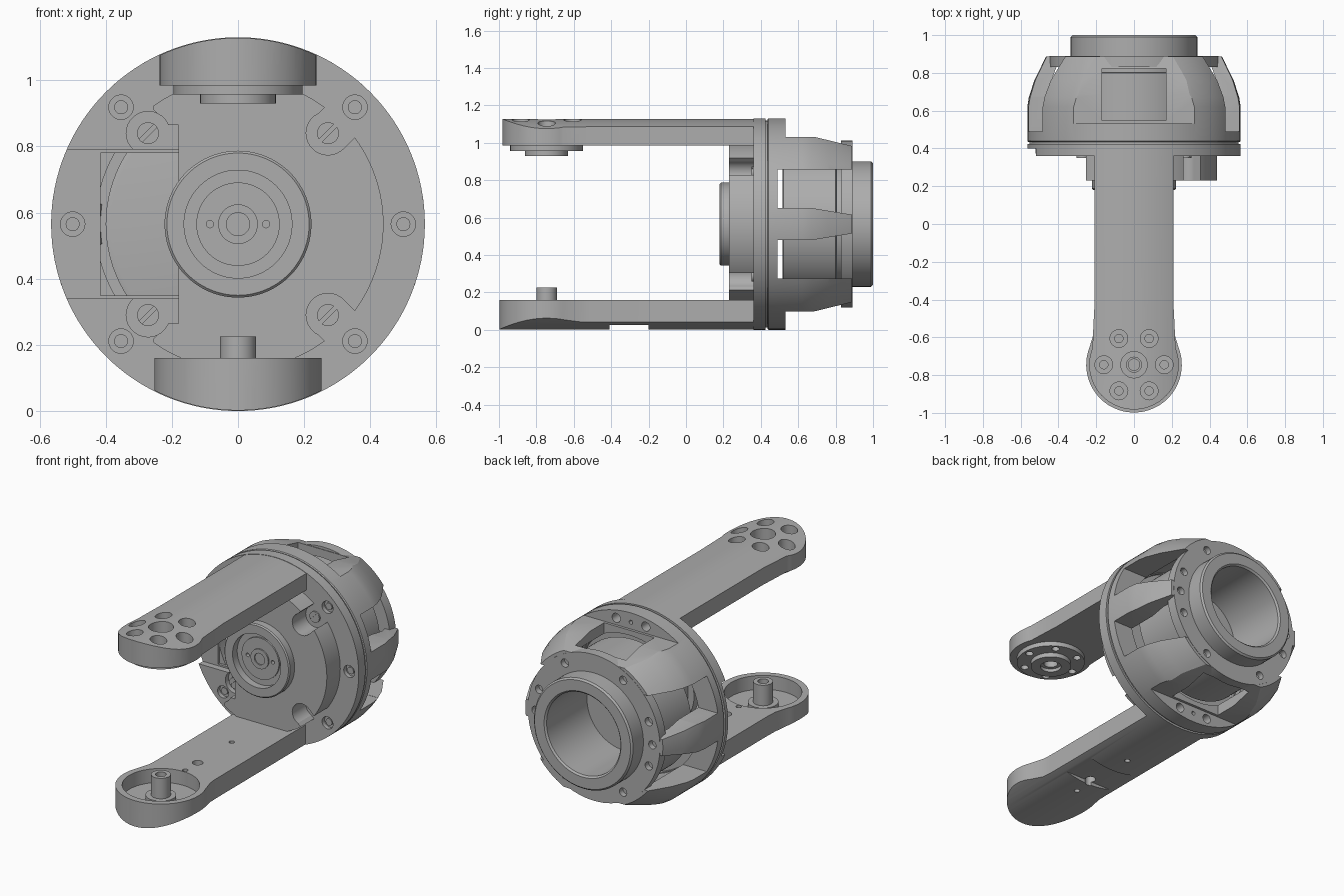
import bpy, bmesh, math
from mathutils import Vector, Matrix

if "Cube" in bpy.data.objects:
    bpy.data.objects.remove(bpy.data.objects["Cube"])

ZC = 0.565          # height of the joint axis
R = 0.565           # outer radius of the joint
TIP = -0.745        # centre of the arm ends along y

metal = bpy.data.materials.new("machined_grey")
metal.use_nodes = True
metal.diffuse_color = (0.42, 0.42, 0.42, 1)
metal.node_tree.nodes["Principled BSDF"].inputs["Base Color"].default_value = (0.42, 0.42, 0.42, 1)
parts = []


def finish(name, bm, keep=True):
    bmesh.ops.remove_doubles(bm, verts=bm.verts, dist=1e-5)
    bmesh.ops.recalc_face_normals(bm, faces=bm.faces)
    me = bpy.data.meshes.new(name)
    bm.to_mesh(me)
    bm.free()
    me.materials.append(metal)
    ob = bpy.data.objects.new(name, me)
    bpy.context.collection.objects.link(ob)
    if keep:
        parts.append(ob)
    return ob


def lathe(name, profile, steps=96):
    """Closed (radius, y) profile turned about the joint axis."""
    bm = bmesh.new()
    vs = [bm.verts.new((r, y, ZC)) for r, y in profile]
    face = bm.faces.new(vs)
    bmesh.ops.spin(bm, geom=[face], cent=(0, 0, ZC), axis=(0, 1, 0),
                   angle=math.tau, steps=steps, use_merge=False)
    bmesh.ops.remove_doubles(bm, verts=bm.verts, dist=1e-5)
    inner = [f for f in bm.faces if len(f.verts) == len(profile)
             and all(abs(v.co.z - ZC) < 1e-4 and v.co.x > -1e-4 for v in f.verts)]
    bmesh.ops.delete(bm, geom=inner, context='FACES')
    return finish(name, bm)


def rod(name, axis, r, c, a, b, keep=True, n=40):
    """Cylinder along y (c = x, z) or along z (c = x, y)."""
    bm = bmesh.new()
    bmesh.ops.create_cone(bm, cap_ends=True, segments=n, radius1=r, radius2=r, depth=b - a)
    mid = (a + b) / 2
    if axis == 'Y':
        m = Matrix.Translation((c[0], mid, c[1])) @ Matrix.Rotation(math.pi / 2, 4, 'X')
    else:
        m = Matrix.Translation((c[0], c[1], mid))
    bm.transform(m)
    return finish(name, bm, keep)


def box(name, lo, hi, turn=0):
    """Cutting box from lo to hi, in a frame on the joint axis, turned about it."""
    bm = bmesh.new()
    bmesh.ops.create_cube(bm, size=1)
    lo, hi = Vector(lo), Vector(hi)
    bm.transform(Matrix.Translation((0, 0, ZC)) @ Matrix.Rotation(-turn, 4, 'Y')
                 @ Matrix.Translation((lo + hi) / 2) @ Matrix.Diagonal((*(hi - lo), 1)))
    return finish(name, bm, False)


def wedge(name, ys, xs, zs):
    """Cutting block between two x bounds; zs gives (front, back, outer) bounds along y."""
    bm = bmesh.new()
    bmesh.ops.create_cube(bm, size=2)
    for v in bm.verts:
        far = int(v.co.y > 0)
        v.co = (xs[int(v.co.x > 0)], ys[far], ZC + (zs[2] if v.co.z > 0 else zs[far]))
    return finish(name, bm, False)


def boolean(ob, cutters, op='DIFFERENCE'):
    bpy.context.view_layer.objects.active = ob
    for c in cutters:
        mod = ob.modifiers.new("cut", 'BOOLEAN')
        mod.operation, mod.solver, mod.object = op, 'EXACT', c
        bpy.ops.object.modifier_apply(modifier=mod.name)
        bpy.data.objects.remove(c)


def hole(axis, r, c, a, b):
    return rod("cutter", axis, r, c, a, b, False, 28)


def polar(r, deg):
    t = math.radians(deg)
    return r * math.cos(t), ZC + r * math.sin(t)


def arm(name, half, tip_r, neck, z0, z1):
    """Bar with a round end, trimmed to the joint's outer cylinder."""
    a0 = 0.38
    arc = [a0 - (math.pi + 2 * a0) * i / 48 for i in range(49)]
    side = [(half, 0.37), (half, TIP + neck), (half + 0.004, TIP + neck * 0.75)]
    pts = side + [(tip_r * math.cos(a), TIP + tip_r * math.sin(a)) for a in arc]
    pts += [(-x, y) for x, y in reversed(side)]
    bm = bmesh.new()
    face = bm.faces.new([bm.verts.new((x, y, z0)) for x, y in pts])
    ext = bmesh.ops.extrude_face_region(bm, geom=[face])["geom"]
    bmesh.ops.translate(bm, vec=(0, 0, z1 - z0), verts=[v for v in ext if isinstance(v, bmesh.types.BMVert)])
    ob = finish(name, bm)
    boolean(ob, [rod("trim", 'Y', R - 0.002, (0, ZC), -1.2, 0.6, False, 160)], 'INTERSECT')
    return ob


# Upper arm with bolt circle and bearing pad under its end
upper = arm("upper_arm", 0.21, 0.237, 0.3, 0.985, 1.2)
pad = rod("upper_arm_pad", 'Z', 0.195, (0, TIP), 0.957, 0.99, n=64)
collar = rod("upper_arm_collar", 'Z', 0.115, (0, TIP), 0.93, 0.965)
bolts = [(0.16 * math.cos(k * math.pi / 3), TIP + 0.16 * math.sin(k * math.pi / 3)) for k in range(6)]
boolean(upper, [hole('Z', 0.047, c, 1.04, 1.3) for c in bolts] + [hole('Z', 0.022, c, 0.9, 1.1) for c in bolts]
        + [hole('Z', 0.07, (0, TIP), 1.05, 1.3), hole('Z', 0.04, (0, TIP), 0.9, 1.1)])
boolean(pad, [hole('Z', 0.022, c, 0.9, 1.1) for c in bolts] + [hole('Z', 0.04, (0, TIP), 0.9, 1.1)])
boolean(collar, [hole('Z', 0.06, (0, TIP), 0.9, 0.95), hole('Z', 0.04, (0, TIP), 0.9, 1.1)])

# Lower arm with bearing cup, hollow pin and cable holes
lower = arm("lower_arm", 0.205, 0.253, 0.24, -0.1, 0.16)
boolean(lower, [rod("cup", 'Z', 0.215, (0, TIP), 0.075, 0.3, False, 64),
                hole('Z', 0.016, (0, -0.51), -0.1, 0.3), hole('Z', 0.03, (0, -0.39), -0.1, 0.3),
                hole('Z', 0.016, (0, -0.06), -0.1, 0.3),
                box("relief", (-0.3, -0.41, -0.7), (0.3, -0.2, 0.025 - ZC))])
pin = rod("lower_arm_pin", 'Z', 0.055, (0, TIP), 0.06, 0.225)
boolean(pin, [hole('Z', 0.03, (0, TIP), 0.1, 0.3)])
rod("pin_seat", 'Z', 0.085, (0, TIP), 0.06, 0.1)

# Front plate in two layers, open on one side
screws = [(sx * 0.272, ZC + sz * 0.275) for sx in (-1, 1) for sz in (-1, 1)]
rim_bolts = [polar(0.5, a) for a in (0, 45, 135, 180, 225, 315)]
face = rod("front_plate", 'Y', R, (0, ZC), 0.36, 0.402, n=128)
boolean(face, [box("opening", (-0.7, 0.3, -0.225), (-0.18, 0.5, 0.225))]
        + [hole('Y', 0.066, c, 0.3, 0.39) for c in screws if c[0] < 0]
        + [box("screw_slot", (-0.25, 0.3, z - 0.06), (-0.18, 0.39, z + 0.06)) for z in (-0.24, 0.24)]
        + [hole('Y', 0.037, c, 0.3, 0.385) for c in rim_bolts])
backing = rod("backing_plate", 'Y', R, (0, ZC), 0.4, 0.424, n=128)
boolean(backing, [box("side_opening", (-0.415, 0.3, -0.215), (-0.18, 0.6, 0.215))]
        + [hole('Y', 0.037, c, 0.3, 0.412) for c in rim_bolts if c[0] < -0.45])
lathe("seam_ring", [(0.43, 0.415), (0.553, 0.415), (0.553, 0.445), (0.43, 0.445)])
for c in rim_bolts:
    rod("rim_bolt", 'Y', 0.021, c, 0.372, 0.42, n=24)
for c in screws:
    s = rod("slotted_screw", 'Y', 0.033, c, 0.35, 0.4)
    slot = box("slot", (-0.006, 0.3, -0.05), (0.006, 0.356, 0.05), math.radians(-45))
    slot.location = (c[0], 0, c[1] - ZC)
    bpy.context.view_layer.update()
    boolean(s, [slot])

# Gearbox block with screw notches and a flat side
block = rod("gearbox_block", 'Y', 0.44, (0, ZC), 0.23, 0.37, n=96)
boolean(block, [box("flat", (-0.7, 0.1, -0.3), (-0.18, 0.6, 0.3)),
                box("flat_end", (-0.7, 0.1, -0.6), (-0.255, 0.6, 0.6))]
        + [hole('Y', 0.066, c, 0.1, 0.5) for c in screws]
        + [box("notch", (0.386, 0.1, -0.064), (0.7, 0.6, 0.064), math.radians(a)) for a in (45, 135, 225, 315)]
        + [hole('Y', 0.163, (0, ZC), 0.1, 0.262)])
lathe("output_boss", [(0.163, 0.18), (0.215, 0.18), (0.222, 0.187), (0.222, 0.24), (0.163, 0.24)])
lathe("output_rim", [(0.125, 0.225), (0.17, 0.225), (0.17, 0.25), (0.125, 0.25)])
hub = rod("output_hub", 'Y', 0.126, (0, ZC), 0.215, 0.3, n=64)
boolean(hub, [hole('Y', 0.011, (x, ZC), 0.2, 0.26) for x in (-0.085, 0.085)])
nose = rod("output_nose", 'Y', 0.06, (0, ZC), 0.207, 0.28)
boolean(nose, [hole('Y', 0.035, (0, ZC), 0.1, 0.235)])

# Rear housing: turned shell with side windows, flattened above and below
shell = lathe("rear_housing", [(0.435, 0.435), (0.56, 0.435), (R, 0.44), (R, 0.62), (0.557, 0.67), (0.528, 0.76),
                               (0.465, 0.888), (0.26, 0.888), (0.26, 0.832), (0.415, 0.832), (0.435, 0.78)])
cuts = []
for s in (-1, 1):
    for t in (-1, 1):
        cuts.append(wedge("window", (0.49, 0.68), (s * 0.28, s * 0.7), (t * 0.085, t * 0.085, t * 0.292)))
        cuts.append(wedge("window_end", (0.67, 0.95), (s * 0.28, s * 0.7), (t * 0.086, t * 0.04, t * 0.291)))
    z = sorted((s * 0.466, s * 0.8))
    cuts.append(box("step", (-0.6, 0.532, z[0]), (0.6, 1.1, z[1])))
    cuts.append(wedge("slope", (0.68, 1.0), (-0.6, 0.6), (s * 0.468, s * 0.39, s * 0.8)))
    z = sorted((s * 0.3, s * 0.81))
    cuts.append(box("pocket", (-0.17, 0.548, z[0]), (0.17, 0.824, z[1])))
    for x, r in ((-0.1, 0.028), (0, 0.012), (0.1, 0.028)):
        cuts.append(hole('Y', r, (x, ZC + s * 0.508), 0.47, 0.7))
end_plate = lathe("rear_plate", [(0.255, 0.83), (0.447, 0.83), (0.447, 0.89), (0.255, 0.89)])
plate_cuts = []
for side in (0, 180):
    for a in (-60, -20, 0, 20, 60):
        for group in (cuts, plate_cuts):
            group.append(hole('Y', 0.025, polar(0.395, side + a), 0.855, 1.0))
boolean(shell, cuts)
boolean(end_plate, plate_cuts)

# Motor body inside the housing and its open rear hub
lathe("motor_body", [(0, 0.515), (0.385, 0.515), (0.4, 0.52), (0.4, 0.8), (0.39, 0.806), (0.25, 0.806),
                     (0.25, 0.6), (0, 0.6)])
lathe("rear_hub", [(0.25, 0.79), (0.335, 0.79), (0.335, 0.99), (0.325, 1.0), (0.26, 1.0), (0.25, 0.99)])

# Smooth round surfaces, crisp edges
bpy.ops.object.select_all(action='DESELECT')
for ob in parts:
    ob.select_set(True)
bpy.context.view_layer.objects.active = upper
bpy.ops.object.shade_smooth_by_angle(angle=math.radians(25))
